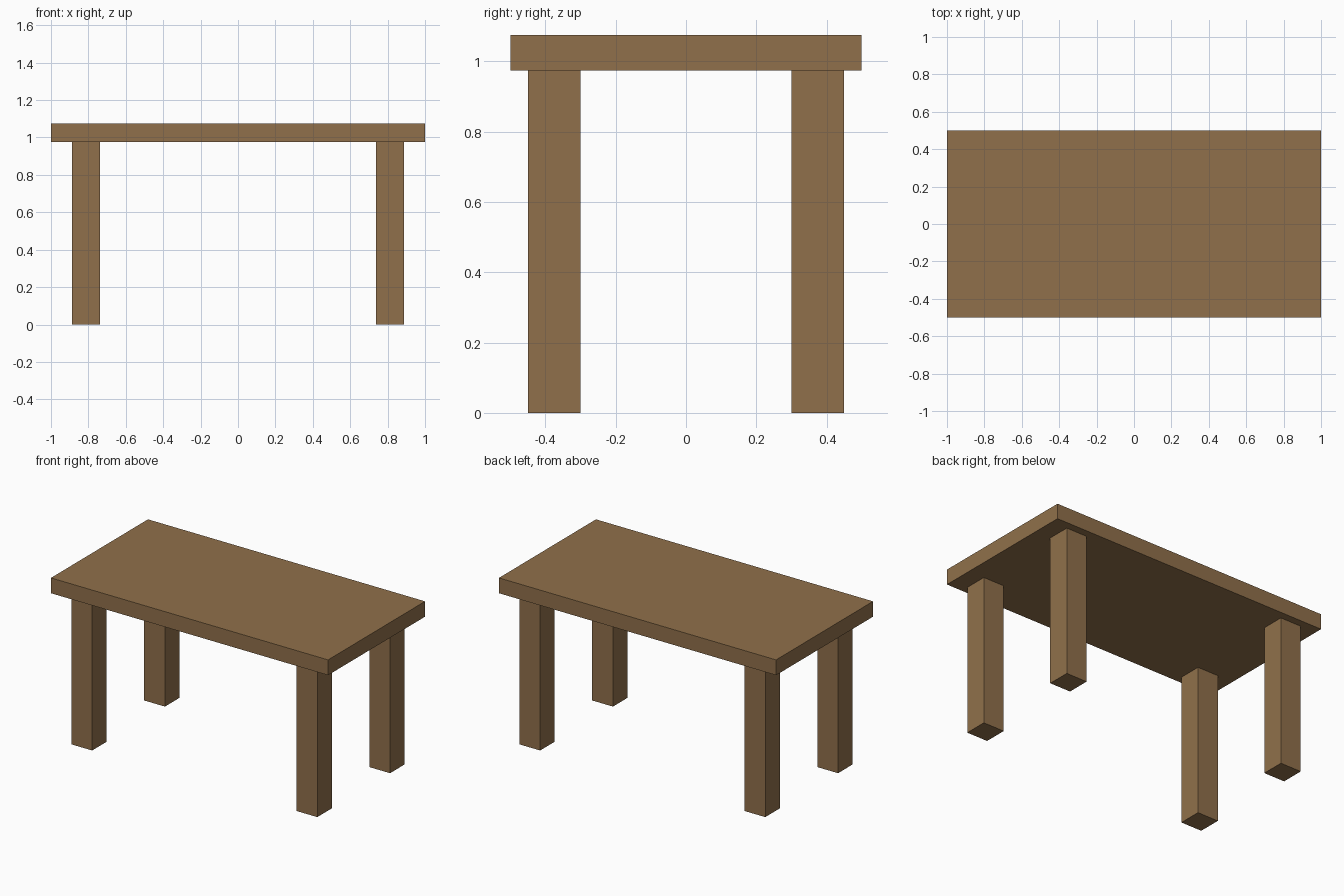
import bpy

if "Cube" in bpy.data.objects:
    bpy.data.objects.remove(bpy.data.objects["Cube"])

# One wood colour for the whole table
wood = bpy.data.materials.new("brown wood")
wood.diffuse_color = (0.28, 0.163, 0.07, 1.0)
wood.use_nodes = True
wood.node_tree.nodes["Principled BSDF"].inputs["Base Color"].default_value = wood.diffuse_color


def box(name, center, size):
    bpy.ops.mesh.primitive_cube_add(size=1, location=center)
    obj = bpy.context.object
    obj.name = name
    obj.scale = size
    bpy.ops.object.transform_apply(location=False, rotation=False, scale=True)
    obj.data.materials.append(wood)
    return obj


TOP_Z, THICK = 1.075, 0.10
LEG_H, LEG_W = TOP_Z - THICK, 0.15

# Tabletop slab
box("tabletop", (0, 0, TOP_Z - THICK / 2), (2.0, 1.0, THICK))

# Four square legs, inset from the corners
for y_name, sy in (("front", -1), ("back", 1)):
    for x_name, sx in (("left", -1), ("right", 1)):
        box(f"{y_name}_{x_name}_leg",
            (sx * 0.8125, sy * 0.375, LEG_H / 2), (LEG_W, LEG_W, LEG_H))
